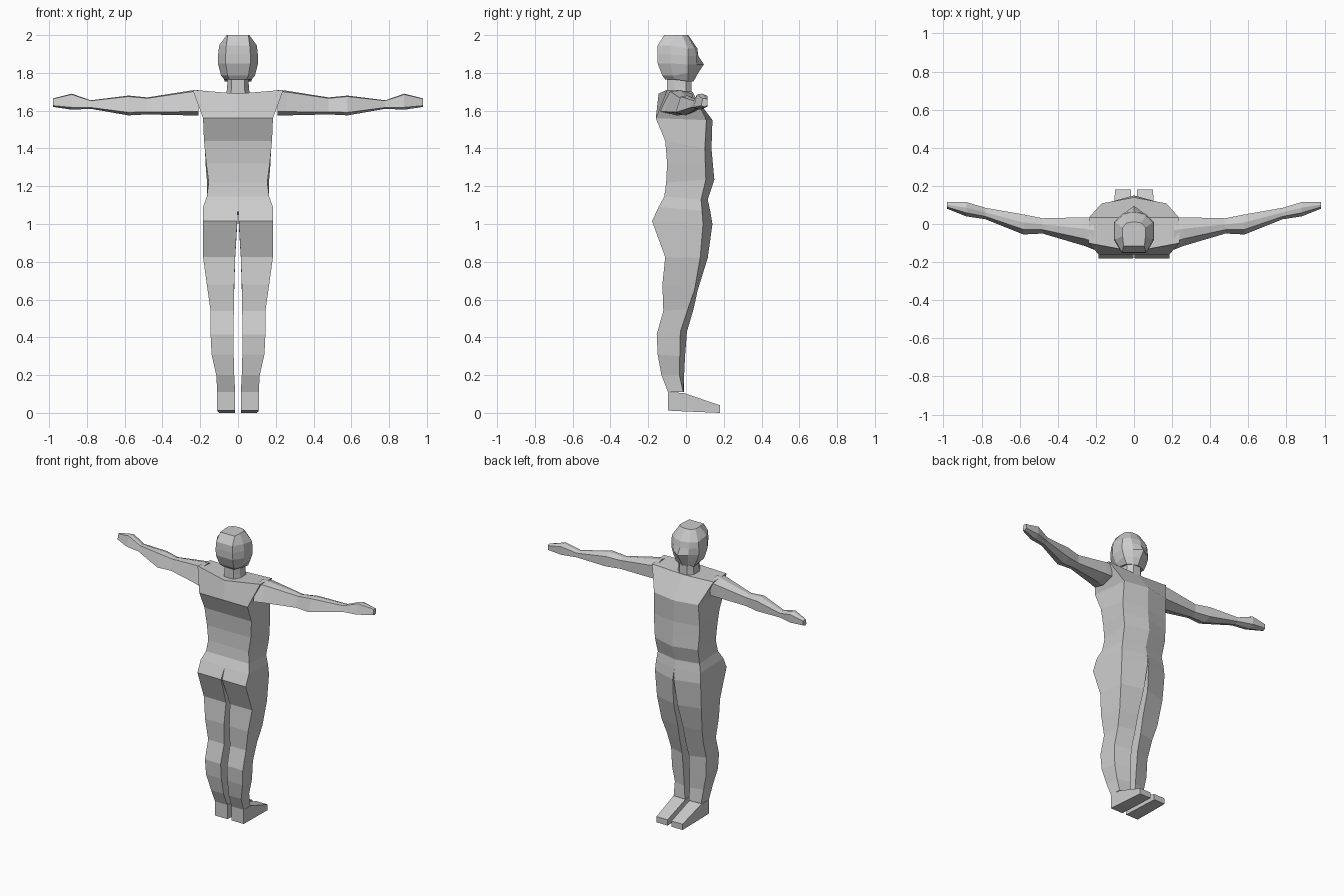
import bpy, bmesh

skin = bpy.data.materials.new("light_grey")
skin.diffuse_color = (0.6, 0.6, 0.6, 1)


def loft(name, rings, cap_start=True, cap_end=True):
    """Skin a list of closed rings and mirror the half across x."""
    bm = bmesh.new()
    rows = [[bm.verts.new(p) for p in r] for r in rings]
    n = len(rows[0])
    for a, b in zip(rows, rows[1:]):
        for i in range(n):
            j = (i + 1) % n
            bm.faces.new((a[i], a[j], b[j], b[i]))
    if cap_start:
        bm.faces.new(rows[0][::-1])
    if cap_end:
        bm.faces.new(rows[-1])
    bmesh.ops.recalc_face_normals(bm, faces=bm.faces)
    # drop the inner wall lying on the mirror plane
    wall = [f for f in bm.faces if all(abs(v.co.x) < 1e-4 for v in f.verts)]
    bmesh.ops.delete(bm, geom=wall, context='FACES')
    me = bpy.data.meshes.new(name)
    bm.to_mesh(me)
    bm.free()
    me.materials.append(skin)
    ob = bpy.data.objects.new(name, me)
    bpy.context.collection.objects.link(ob)
    mod = ob.modifiers.new("Mirror", 'MIRROR')
    mod.use_clip = True
    mod.merge_threshold = 0.0005
    return ob


# Legs and torso: z back, z front, back x, back y, front x, front y, inner x, ridge y
body = [
    (.11, .11, .11, -.095, .105, -.015, .015, -.01),
    (.20, .20, .115, -.13, .11, -.035, .02, -.01),
    (.31, .30, .14, -.15, .13, -.033, .023, -.005),
    (.415, .43, .145, -.155, .135, -.03, .025, .005),
    (.54, .55, .145, -.12, .14, .01, .022, .04),
    (.68, .65, .165, -.125, .155, .045, .02, .062),
    (.825, .82, .185, -.11, .17, .075, .015, .115),
    (1.015, 1.0, .185, -.18, .175, .09, .004, .14),
    (1.09, 1.07, .185, -.145, .17, .085, 0, .128),
    (1.145, 1.13, .165, -.115, .16, .08, 0, .115),
    (1.22, 1.235, .155, -.105, .165, .105, 0, .15),
    (1.32, 1.32, .168, -.10, .172, .102, 0, .142),
    (1.44, 1.40, .18, -.11, .175, .10, 0, .135),
    (1.56, 1.55, .185, -.16, .17, .108, 0, .14),
]
rings = [[(xi, yb, zb), (xb, yb, zb), (xf, yf, zf), (xi, yr, zf)]
         for zb, zf, xb, yb, xf, yf, xi, yr in body]
# Shoulder line closing the torso
rings.append([(0, -.145, 1.69), (.24, -.10, 1.71), (.235, .035, 1.70), (0, .035, 1.69)])
loft("torso_and_legs", rings)

# Feet: y, top z, sole z, outer x
foot = [(-.095, .11, .012, .11), (-.01, .105, .008, .107), (.18, .04, 0, .1)]
loft("foot", [[(.015, y, b), (xo, y, b), (xo, y, t), (.015, y, t)]
              for y, t, b, xo in foot])

# Arms: x, front y, back y, top z, bottom z
arm = [
    (.21, .035, -.135, 1.71, 1.575),
    (.26, .035, -.115, 1.705, 1.575),
    (.48, .03, -.05, 1.67, 1.58),
    (.58, .05, -.055, 1.68, 1.575),
    (.78, .085, .025, 1.655, 1.61),
    (.88, .115, .04, 1.69, 1.605),
    (.98, .115, .08, 1.665, 1.62),
]
rings = []
for x, yf, yb, zt, zb in arm:
    d, h = yf - yb, zt - zb
    rings.append([(x, yf, zt - .15 * h), (x, yb + .6 * d, zt), (x, yb + .25 * d, zt - .05 * h),
                  (x, yb, zb + .15 * h), (x, yb + .5 * d, zb), (x, yf, zb + .2 * h)])
loft("arm", rings)

# Neck
neck = [(1.66, .065), (1.72, .058), (1.77, .055)]
loft("neck", [[(0, -.10, z), (.6 * x, -.10, z), (x, -.06, z), (x, 0, z),
               (.5 * x, .03, z), (0, .03, z)] for z, x in neck])

# Head: back z, front z, back x, back y, side x, front x, front y, ridge y
head = [
    (1.765, 1.755, .045, -.11, .07, .035, .03, .04),
    (1.785, 1.80, .055, -.125, .09, .045, .045, .065),
    (1.85, 1.845, .065, -.15, .105, .055, .055, .095),
    (1.90, 1.89, .065, -.152, .105, .06, .055, .065),
    (1.945, 1.93, .062, -.15, .10, .06, .045, .06),
    (2.0, 2.0, .055, -.115, .06, .04, .005, .012),
]
loft("head", [[(0, yb, zb), (xb, yb, zb), (xs, yb * .55, zb), (xs, .01 if zb < 1.99 else -.02, zf),
               (xf, yf, zf), (0, yr, zf)]
              for zb, zf, xb, yb, xs, xf, yf, yr in head])
